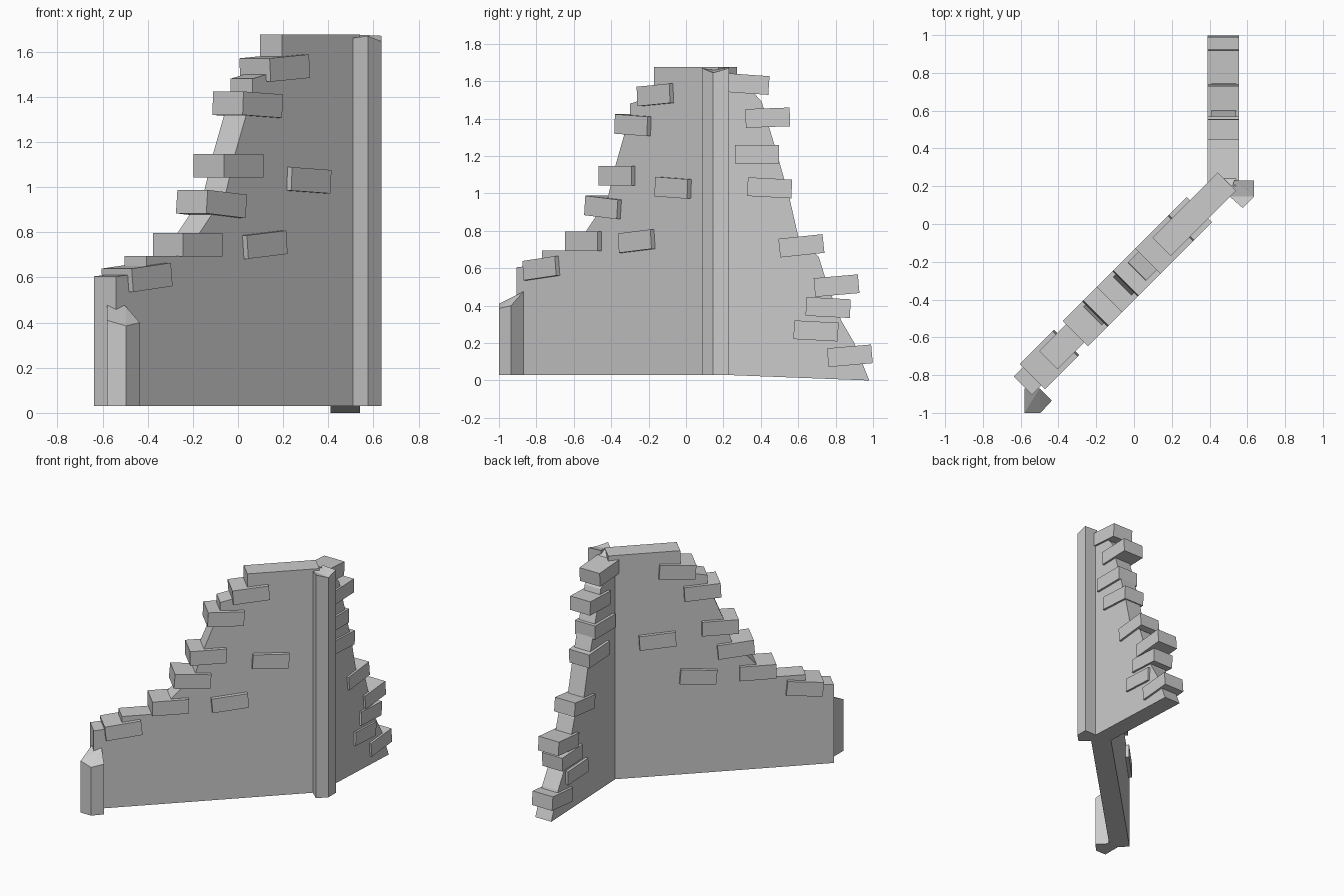
import bpy, bmesh
from math import radians
from mathutils import Matrix, Vector

if "Cube" in bpy.data.objects:
    bpy.data.objects.remove(bpy.data.objects["Cube"])


def finish(name, bm):
    bmesh.ops.recalc_face_normals(bm, faces=bm.faces)
    mesh = bpy.data.meshes.new(name)
    bm.to_mesh(mesh)
    bm.free()
    obj = bpy.data.objects.new(name, mesh)
    bpy.context.collection.objects.link(obj)
    return obj


def slab(name, points, shift):
    """Closed solid: a planar outline swept by a shift vector."""
    bm = bmesh.new()
    face = bm.faces.new([bm.verts.new(p) for p in points])
    ext = bmesh.ops.extrude_face_region(bm, geom=[face], use_keep_orig=True)
    moved = [v for v in ext["geom"] if isinstance(v, bmesh.types.BMVert)]
    bmesh.ops.translate(bm, verts=moved, vec=Vector(shift))
    return finish(name, bm)


def post(name, tops, base):
    """Vertical prism with an uneven top."""
    bm = bmesh.new()
    hi = [bm.verts.new(p) for p in tops]
    lo = [bm.verts.new((p[0], p[1], base)) for p in tops]
    n = len(tops)
    for i in range(n):
        j = (i + 1) % n
        bm.faces.new((lo[i], lo[j], hi[j], hi[i]))
    bm.faces.new(lo[::-1])
    top = bm.faces.new(hi)
    bmesh.ops.triangulate(bm, faces=[top])
    return finish(name, bm)


def stone(name, centre, size, turn, tilt):
    bm = bmesh.new()
    m = (Matrix.Translation(centre) @ Matrix.Rotation(radians(turn), 4, 'Z')
         @ Matrix.Rotation(radians(-tilt), 4, 'Y') @ Matrix.Diagonal((*size, 1)))
    bmesh.ops.create_cube(bm, size=1, matrix=m)
    return finish(name, bm)


# Long diagonal wall: broken outline as (y, z) on its outer face
diag = [(0.175, 0.03), (-0.905, 0.03), (-0.905, 0.605), (-0.77, 0.62),
        (-0.77, 0.695), (-0.6, 0.695), (-0.54, 0.79), (-0.42, 0.97),
        (-0.38, 1.14), (-0.3, 1.42), (-0.3, 1.48), (-0.17, 1.52),
        (-0.17, 1.675), (0.175, 1.675)]
slab("diagonal_wall", [(y + 0.365, y, z) for y, z in diag], (-0.0975, 0.0975, 0))

# Short wall running to the back
side = [(0.2, 0.03), (0.98, 0), (0.9, 0.2), (0.83, 0.32), (0.76, 0.5),
        (0.71, 0.66), (0.6, 0.77), (0.55, 0.99), (0.47, 1.27), (0.43, 1.4),
        (0.405, 1.49), (0.36, 1.54), (0.23, 1.65), (0.2, 1.675)]
slab("side_wall", [(0.54, y, z) for y, z in side], (-0.13, 0, 0))

# Corner post and low end post
post("corner_post", [(0.507, 0.145, 1.66), (0.575, 0.085, 1.67), (0.635, 0.145, 1.645),
                     (0.635, 0.23, 1.67), (0.53, 0.23, 1.675)], 0.03)
post("end_post", [(-0.58, -0.87, 0.475), (-0.58, -1, 0.41), (-0.495, -1, 0.385),
                  (-0.435, -0.935, 0.4), (-0.5, -0.87, 0.475)], 0.03)

# Stones through the diagonal wall: outer face x, z, tilt
for i, (x, z, t) in enumerate([
        (0.23, 1.527, 4), (0.11, 1.365, -3), (0.025, 1.095, 0), (-0.05, 0.925, -5),
        (-0.155, 0.745, 0), (-0.38, 0.6, 6), (0.325, 1.03, -3), (0.13, 0.745, 5)]):
    stone(f"diagonal_stone_{i + 1}", (x - 0.0675, x - 0.3375, z),
          (0.247, 0.19, 0.104), 45, t)

# Stones through the side wall: y, z, tilt
for i, (y, z, t) in enumerate([
        (0.325, 1.585, -4), (0.437, 1.405, 2), (0.38, 1.21, 0), (0.447, 1.03, -3),
        (0.617, 0.72, 6), (0.805, 0.507, 5), (0.76, 0.39, -3), (0.695, 0.265, -3),
        (0.876, 0.132, 5)]):
    stone(f"side_stone_{i + 1}", (0.4725, y, z), (0.237, 0.165, 0.1), 90, t)
